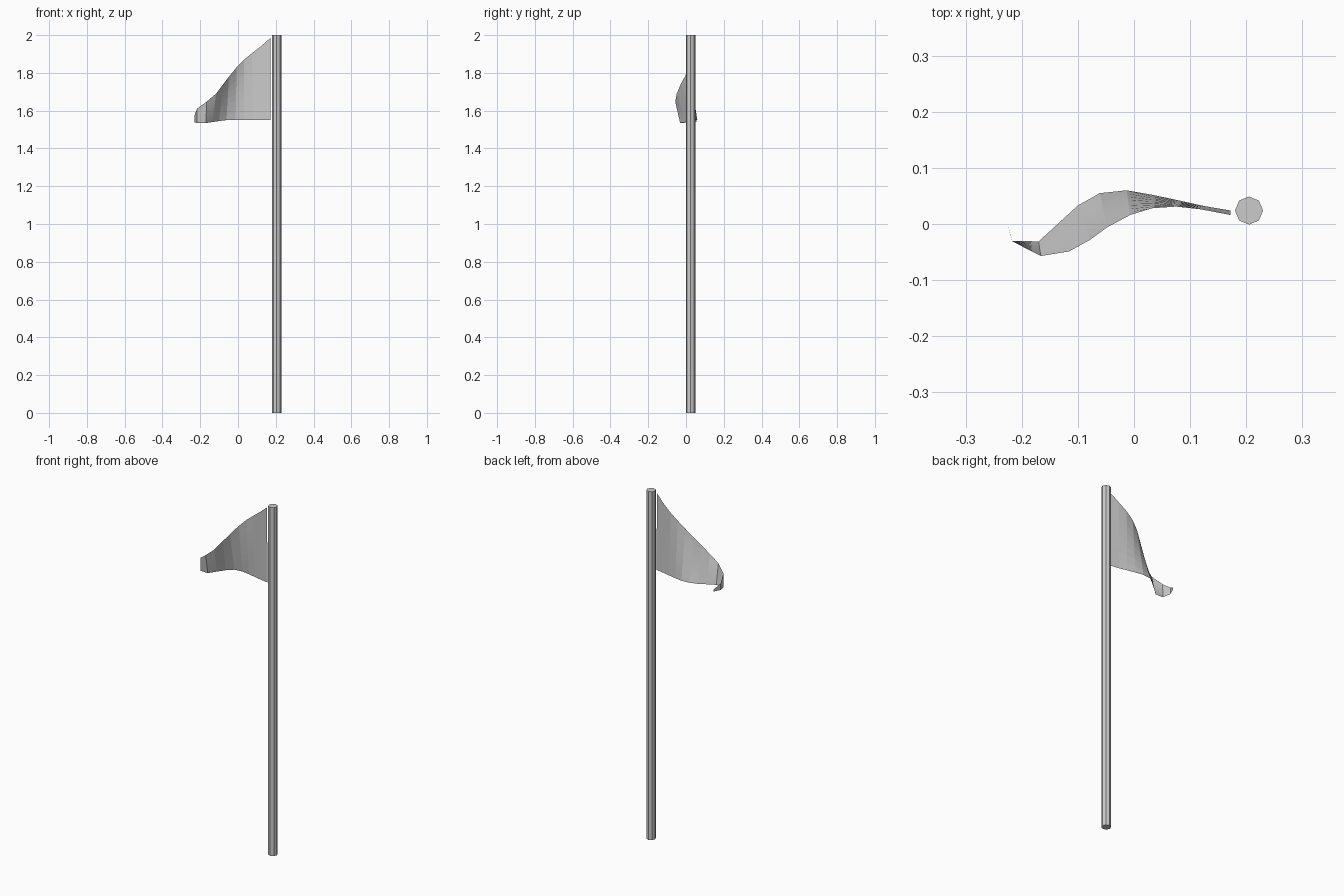
import bpy, bmesh
from mathutils import Vector

# Pole: eight-sided upright cylinder
bpy.ops.mesh.primitive_cylinder_add(vertices=8, radius=0.025, depth=2.0,
                                    location=(0.205, 0.024, 1.0))
bpy.context.object.name = "pole"

# Pennant: sheet ruled between a waving top edge and bottom edge, hoist to tip
top_edge = [(.172, .016, 1.985), (.12, .026, 1.94), (.075, .031, 1.905),
            (.032, .028, 1.87), (-.007, .016, 1.83), (-.048, -.006, 1.78),
            (-.078, -.028, 1.74), (-.116, -.049, 1.69), (-.166, -.057, 1.648),
            (-.217, -.031, 1.61), (-.230, .015, 1.575), (-.214, .055, 1.552)]
bottom_edge = [(.172, .024, 1.55), (.125, .032, 1.55), (.08, .042, 1.55),
               (.033, .052, 1.55), (-.013, .060, 1.55), (-.061, .055, 1.55),
               (-.100, .033, 1.545), (-.135, .001, 1.54), (-.170, -.031, 1.534),
               (-.217, -.030, 1.534), (-.230, .015, 1.538), (-.214, .055, 1.54)]
ROWS = 8

bm = bmesh.new()
columns = [[bm.verts.new(Vector(b).lerp(Vector(t), r / ROWS)) for r in range(ROWS + 1)]
           for t, b in zip(top_edge, bottom_edge)]
for c0, c1 in zip(columns, columns[1:]):
    for r in range(ROWS):
        bm.faces.new((c1[r], c0[r], c0[r + 1], c1[r + 1]))
mesh = bpy.data.meshes.new("flag")
bm.to_mesh(mesh)
bm.free()
flag = bpy.data.objects.new("flag", mesh)
bpy.context.collection.objects.link(flag)
